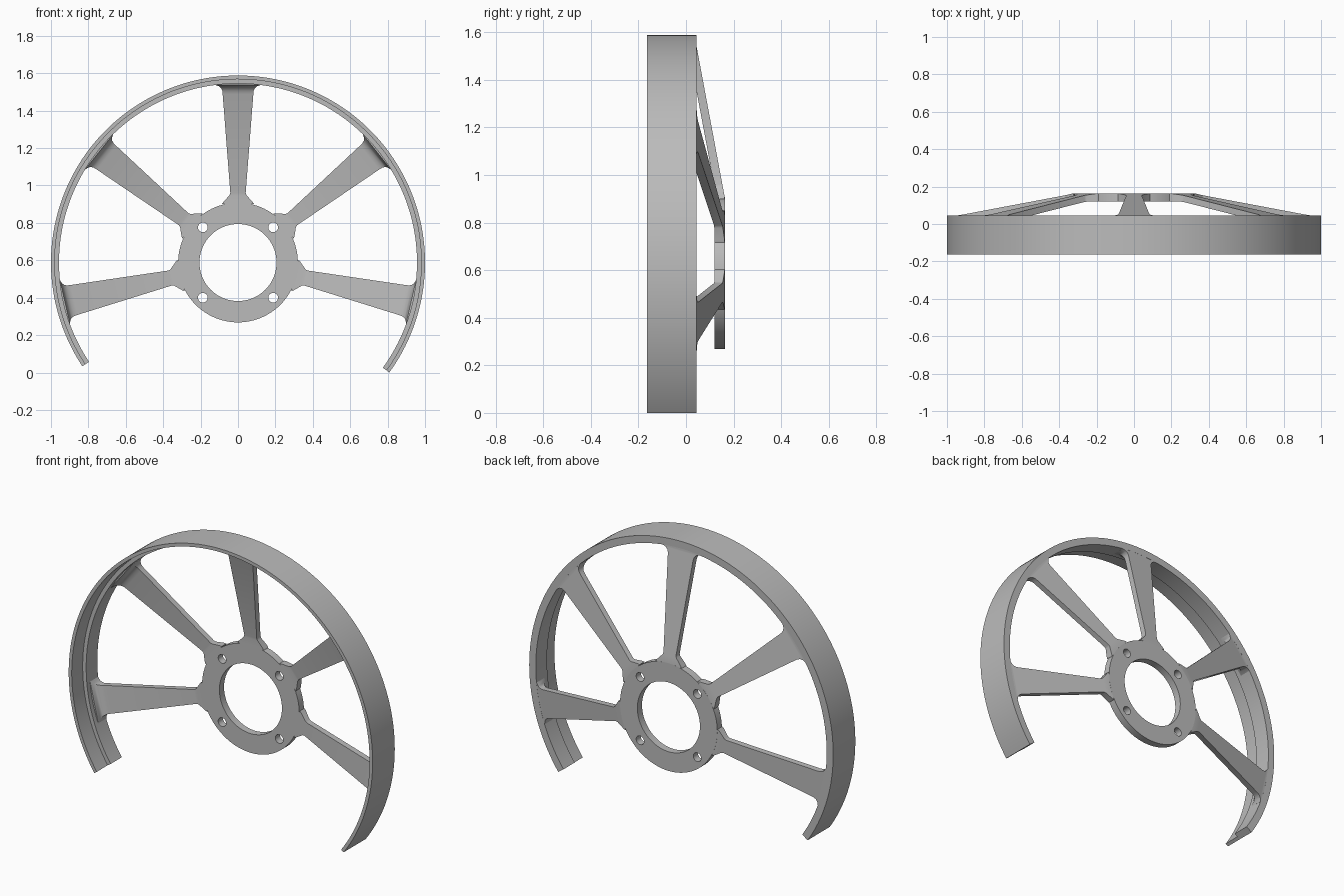
import bpy, bmesh, math
from mathutils import Vector, Matrix

cube = bpy.data.objects.get("Cube")
if cube:
    bpy.data.objects.remove(cube, do_unlink=True)

CENTRE = Vector((0, 0, 0.588))
BACK, RIM_BACK, HUB_FRONT = 0.163, 0.045, 0.119

grey = bpy.data.materials.new("plain grey")
grey.use_nodes = True
grey.diffuse_color = (0.5, 0.5, 0.5, 1)
grey.node_tree.nodes["Principled BSDF"].inputs["Base Color"].default_value = (0.5, 0.5, 0.5, 1)


def smooth(obj):
    bpy.ops.object.select_all(action='DESELECT')
    obj.select_set(True)
    bpy.context.view_layer.objects.active = obj
    bpy.ops.object.shade_smooth_by_angle(angle=math.radians(30))


def loft(name, sections):
    """Solid through a list of matching closed cross-sections."""
    bm = bmesh.new()
    rings = [[bm.verts.new(p) for p in s] for s in sections]
    n = len(rings[0])
    for a, b in zip(rings, rings[1:]):
        for i in range(n):
            j = (i + 1) % n
            bm.faces.new((a[i], a[j], b[j], b[i]))
    bm.faces.new(rings[0])
    bm.faces.new(rings[-1])
    bmesh.ops.recalc_face_normals(bm, faces=bm.faces)
    mesh = bpy.data.meshes.new(name)
    bm.to_mesh(mesh)
    bm.free()
    obj = bpy.data.objects.new(name, mesh)
    bpy.context.collection.objects.link(obj)
    mesh.materials.append(grey)
    smooth(obj)
    return obj


# Open rim: stepped profile (radius, depth) swept round the centre
profile = [(1, -BACK), (1, RIM_BACK), (0.957, RIM_BACK),
           (0.957, -0.06), (0.98, -0.06), (0.98, -BACK)]
start, end, steps = math.radians(-36), math.radians(213.7), 160
sweep = [start + (end - start) * i / steps for i in range(steps + 1)]
loft("rim", [[CENTRE + Vector((r * math.cos(a), y, r * math.sin(a)))
              for r, y in profile] for a in sweep])

# Spokes: (distance along spoke, half width, extra depth of the front fillet)
stations = [(0.312, 0.086, 0), (0.322, 0.08, 0), (0.36, 0.045, 0), (0.372, 0.041, 0),
            (0.9, 0.082, 0), (0.918, 0.084, 0.003), (0.932, 0.09, 0.01),
            (0.942, 0.101, 0.022), (0.949, 0.12, 0.04), (0.965, 0.12, 0.04)]


def spoke_section(r, half, fillet):
    back = max(RIM_BACK - 0.001, BACK - 0.187 * max(0, r - 0.318))
    front = HUB_FRONT - 0.187 * max(0, r - 0.365) - fillet
    return [Vector((r, front, -half)), Vector((r, back, -half)),
            Vector((r, back, half)), Vector((r, front, half))]


spoke_names = ["lower_left_spoke", "upper_left_spoke", "top_spoke",
               "upper_right_spoke", "lower_right_spoke"]
for i, name in enumerate(spoke_names):
    turn = Matrix.Rotation(-(math.pi / 2 + (i - 2) * math.tau / 7), 4, 'Y')
    loft(name, [[CENTRE + turn @ p for p in spoke_section(*s)] for s in stations])


# Hub plate: filled outline with a centre bore and four bolt holes
def add_circle(curve, x, y, radius, count):
    spline = curve.splines.new('POLY')
    spline.points.add(count - 1)
    spline.use_cyclic_u = True
    for k, point in enumerate(spline.points):
        a = math.tau * k / count
        point.co = (x + radius * math.cos(a), y + radius * math.sin(a), 0, 1)


outline = bpy.data.curves.new("hub", 'CURVE')
outline.dimensions = '2D'
outline.fill_mode = 'BOTH'
outline.extrude = (BACK - HUB_FRONT) / 2
add_circle(outline, 0, 0, 0.32, 96)
add_circle(outline, 0, 0, 0.206, 72)
for x in (-0.188, 0.188):
    for y in (-0.188, 0.188):
        add_circle(outline, x, y, 0.026, 24)
outline.materials.append(grey)
hub = bpy.data.objects.new("hub", outline)
bpy.context.collection.objects.link(hub)
hub.location = CENTRE + Vector((0, (BACK + HUB_FRONT) / 2, 0))
hub.rotation_euler.x = math.pi / 2
bpy.ops.object.select_all(action='DESELECT')
hub.select_set(True)
bpy.context.view_layer.objects.active = hub
bpy.ops.object.convert(target='MESH')
smooth(bpy.context.view_layer.objects.active)
